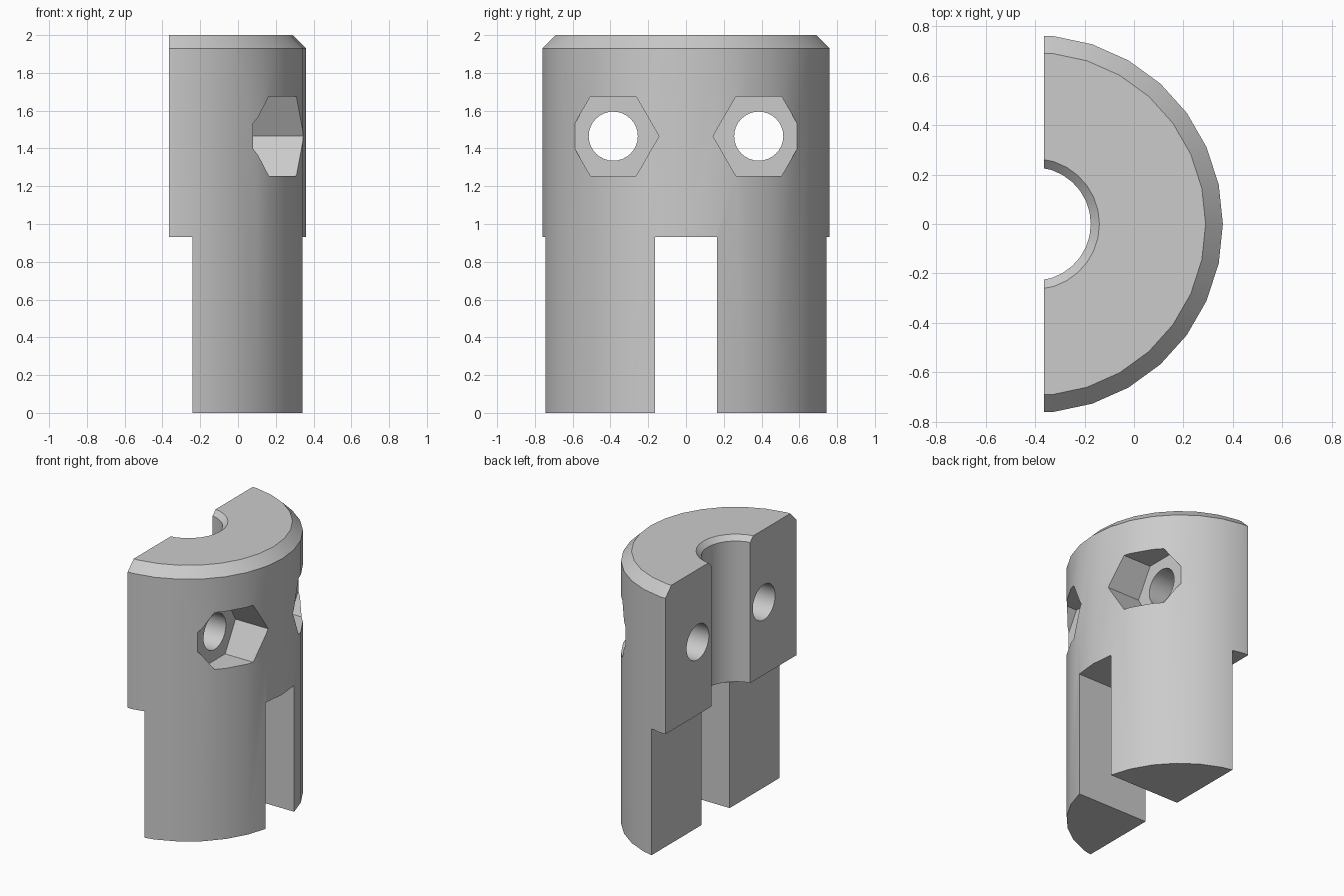
import bpy, bmesh, math
from mathutils import Matrix

if "Cube" in bpy.data.objects:
    bpy.data.objects.remove(bpy.data.objects["Cube"], do_unlink=True)

AXIS_X = -0.405      # axis of the turned body
CUT_X = -0.365       # split plane
STEP_Z = 0.93        # top of the slots
SLOT = 0.165         # half width of the slots
HOLE_Y, HOLE_Z = 0.385, 1.465

grey = bpy.data.materials.new("plain grey")
grey.use_nodes = True
colour = (0.6, 0.6, 0.6, 1)
grey.diffuse_color = colour
grey.node_tree.nodes["Principled BSDF"].inputs["Base Color"].default_value = colour


def make_object(name, bm):
    bmesh.ops.recalc_face_normals(bm, faces=bm.faces)
    mesh = bpy.data.meshes.new(name)
    bm.to_mesh(mesh)
    bm.free()
    mesh.materials.append(grey)
    obj = bpy.data.objects.new(name, mesh)
    bpy.context.collection.objects.link(obj)
    return obj


def box(name, low, high):
    bm = bmesh.new()
    bmesh.ops.create_cube(bm, size=1)
    for v in bm.verts:
        v.co = [(a + b) / 2 + c * (b - a) for a, b, c in zip(low, high, v.co)]
    return make_object(name, bm)


def rod(name, sides, radius, x0, x1, y, z):
    """Prism along x, with a corner pointing up."""
    bm = bmesh.new()
    place = Matrix.Translation(((x0 + x1) / 2, y, z)) @ Matrix.Rotation(math.pi / 2, 4, "Y")
    bmesh.ops.create_cone(bm, cap_ends=True, segments=sides, radius1=radius,
                          radius2=radius, depth=x1 - x0, matrix=place)
    return make_object(name, bm)


# Turned body: closed profile (radius, height) with chamfered top edges
profile = [(0.23, 0), (0.765, 0), (0.765, 1.93), (0.695, 2), (0.265, 2), (0.23, 1.965)]
SIDES = 30
bm = bmesh.new()
rings = []
for i in range(SIDES):
    a = math.tau * i / SIDES
    rings.append([bm.verts.new((AXIS_X + r * math.cos(a), r * math.sin(a), z))
                  for r, z in profile])
for i in range(SIDES):
    here, there = rings[i], rings[(i + 1) % SIDES]
    for j in range(len(profile)):
        k = (j + 1) % len(profile)
        bm.faces.new((here[j], there[j], there[k], here[k]))
body = make_object("half_collar", bm)

# Split plane, cross slots between the legs, bolt holes and hex nut pockets
cutters = [
    box("split_cutter", (-2, -1, -1), (CUT_X, 1, 3)),
    box("back_slot_cutter", (-2, -1, -1), (-0.24, 1, STEP_Z)),
    box("centre_slot_cutter", (-1, -SLOT, -1), (1, SLOT, STEP_Z)),
]
for side, y in (("left", HOLE_Y), ("right", -HOLE_Y)):
    cutters.append(rod(side + "_bolt_cutter", 32, 0.13, -1, 1, y, HOLE_Z))
    cutters.append(rod(side + "_nut_cutter", 6, 0.242, 0.08, 1, y, HOLE_Z))

bpy.context.view_layer.objects.active = body
body.select_set(True)
for cutter in cutters:
    mod = body.modifiers.new(cutter.name, "BOOLEAN")
    mod.operation = "DIFFERENCE"
    mod.solver = "EXACT"
    mod.object = cutter
    bpy.ops.object.modifier_apply(modifier=mod.name)
    bpy.data.objects.remove(cutter, do_unlink=True)

bpy.ops.object.shade_smooth_by_angle(angle=math.radians(30))
